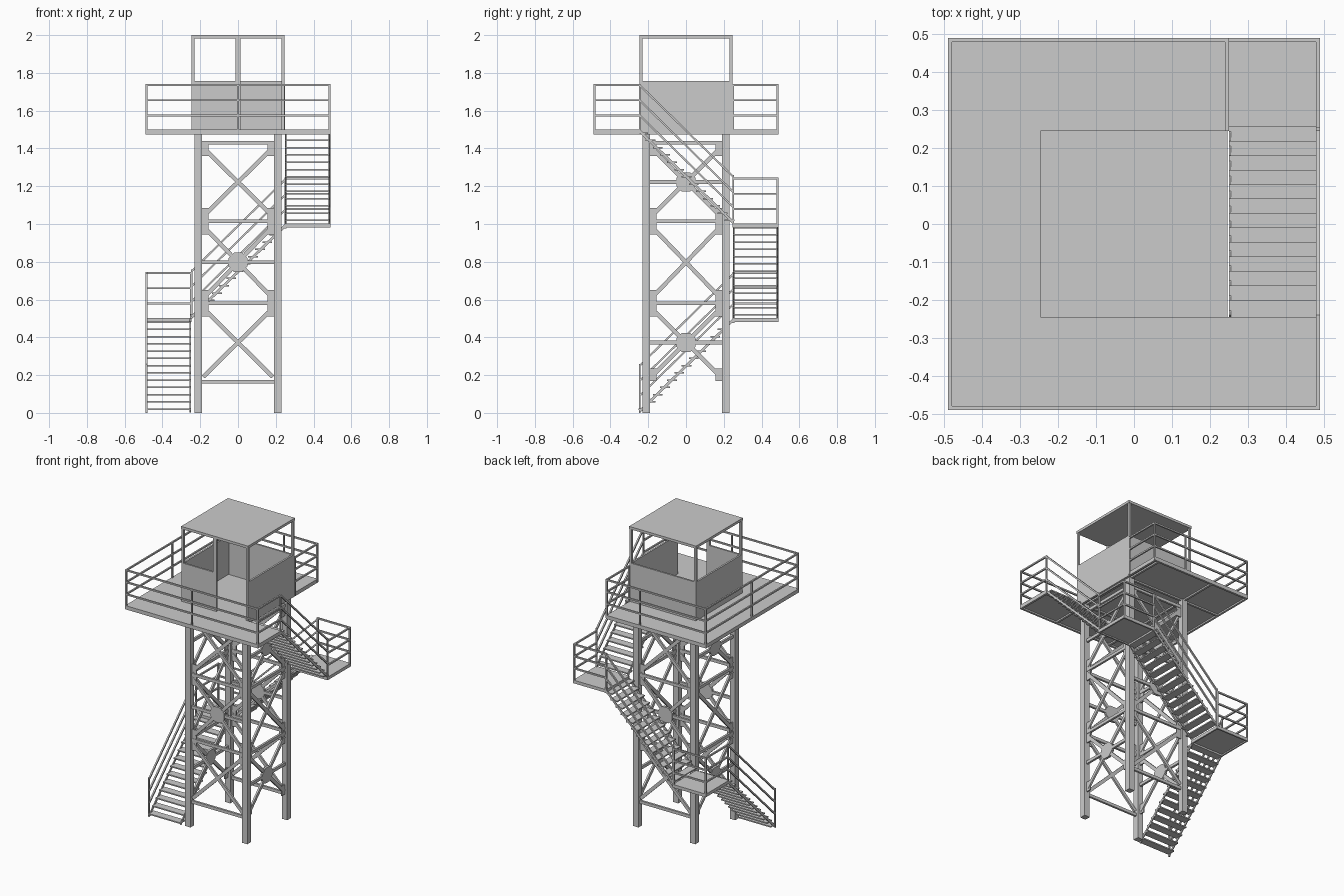
import bpy, bmesh
from math import pi
from mathutils import Matrix, Vector

if "Cube" in bpy.data.objects:
    bpy.data.objects.remove(bpy.data.objects["Cube"])


class Part:
    """Collects boxes, bars and plates into one named object."""
    def __init__(self, name):
        self.name, self.bm = name, bmesh.new()

    def box(self, x0, x1, y0, y1, z0, z1):
        m = Matrix.Translation(((x0 + x1) / 2, (y0 + y1) / 2, (z0 + z1) / 2))
        bmesh.ops.create_cube(self.bm, size=1, matrix=m @ Matrix.Diagonal((x1 - x0, y1 - y0, z1 - z0, 1)))

    def bar(self, p, q, normal, w, t):
        # w is measured across the bar, t along the given normal
        p, q, n = Vector(p), Vector(q), Vector(normal)
        d = (q - p).normalized()
        s = n.cross(d).normalized()
        n = d.cross(s)
        m = Matrix((d, s, n)).transposed().to_4x4()
        m.translation = (p + q) / 2
        bmesh.ops.create_cube(self.bm, size=1, matrix=m @ Matrix.Diagonal(((q - p).length, w, t, 1)))

    def plate(self, c, rot, r, t):
        m = Matrix.Translation(c) @ rot @ Matrix.Rotation(pi / 8, 4, 'Z')
        bmesh.ops.create_cone(self.bm, cap_ends=True, segments=8, radius1=r, radius2=r, depth=t, matrix=m)

    def done(self):
        me = bpy.data.meshes.new(self.name)
        self.bm.to_mesh(me)
        self.bm.free()
        bpy.context.collection.objects.link(bpy.data.objects.new(self.name, me))


C, E, R = 0.245, 0.49, 0.485      # cabin half width, deck edge, rail line
HEIGHTS = (0.08, 0.16, 0.24)      # rail heights above a floor


def railing(part, pts, posts):
    for a, b in zip(pts, pts[1:]):
        a, b = Vector(a), Vector(b)
        n = (b - a).cross(Vector((0, 0, 1)))
        for h in HEIGHTS:
            off = Vector((0, 0, h))
            part.bar(a + off, b + off, n, 0.01, 0.01)
    for x, y, z in posts:
        part.box(x - .005, x + .005, y - .005, y + .005, z - .015, z + .245)


# legs
legs = Part("tower_legs")
for sx in (-1, 1):
    for sy in (-1, 1):
        x, y = 0.21 * sx, 0.21 * sy
        legs.box(x - .02, x + .02, y - .02, y + .02, 0, 1.48)
legs.done()

# cross bracing on the four sides
LEV = (0.165, 0.58, 1.015, 1.43)
for side in range(4):
    part = Part("bracing_" + ("front", "right", "back", "left")[side])
    turn = Matrix.Rotation(side * pi / 2, 3, 'Z')
    nrm = turn @ Vector((0, -1, 0))
    wide = side % 2 == 0

    def P(u, z):
        return turn @ Vector((u, -0.21, z))
    for i, z in enumerate(LEV):
        if i or wide:
            part.bar(P(-.195, z), P(.195, z), nrm, .02, .014)
    for i in range(3):
        lo, hi = LEV[i] + .025, LEV[i + 1] - .025
        mid = (lo + hi) / 2
        for s in (-1, 1):
            part.bar(P(-.185 * s, lo), P(.185 * s, hi), nrm, .022, .012)
        if (i == 1) == wide:
            part.bar(P(-.19, mid), P(.19, mid), nrm, .02, .014)
            part.plate(P(0, mid), turn.to_4x4() @ Matrix.Rotation(pi / 2, 4, 'X'), .055, .016)
        # corner gussets
        for s in (-1, 1):
            if i or not wide:
                part.bar(P(.175 * s, lo - .02), P(.175 * s, lo + .045), nrm, .035, .008)
            part.bar(P(.175 * s, hi - .045), P(.175 * s, hi + .02), nrm, .035, .008)
    part.done()

# L-shaped platform with underside beams
deck = Part("platform_deck")
deck.box(-E, C, -E, E, 1.485, 1.5)
deck.box(C, E, -E, -C, 1.485, 1.5)
deck.done()
beams = Part("platform_beams")
for v in (-.483, -.21, .21):
    beams.box(-E, E if v < -.4 else C, v - .007, v + .007, 1.475, 1.487)
    beams.box(v - .007, v + .007, -E, E, 1.475, 1.487)
beams.box(-E, C, .476, E, 1.475, 1.487)
beams.box(C - .014, C, -C, E, 1.475, 1.487)
beams.box(C, E, -C - .014, -C, 1.475, 1.487)
beams.box(E - .014, E, -E, -C, 1.475, 1.487)
beams.done()
rail = Part("platform_railing")
Z = 1.495
path = [(R, -C, Z), (R, -R, Z), (-R, -R, Z), (-R, R, Z), (C, R, Z), (C, .25, Z)]
railing(rail, path, path + [(0, -R, Z), (-R, 0, Z), (0, R, Z)])
rail.done()

# cabin: low walls, doorway on the front right, posts and roof
walls = Part("cabin_walls")
T = 0.012
walls.box(-C, C, C - T, C, 1.5, 1.757)
for s in (-1, 1):
    a, b = sorted((s * C, s * (C - T)))
    walls.box(a, b, -C, C, 1.5, 1.757)
walls.box(-C, 0, -C, -C + T, 1.5, 1.757)
walls.done()
posts = Part("cabin_posts")
for x in (-C + .007, C - .007):
    for y in (-C + .007, C - .007):
        posts.box(x - .007, x + .007, y - .007, y + .007, 1.5, 1.99)
posts.box(-.012, .012, -C, -C + .014, 1.5, 1.99)
posts.done()
roof = Part("cabin_roof")
roof.box(-.247, .247, -.247, .247, 1.983, 2.0)
roof.done()


# one flight: starts at a, rises 0.5 over 0.5, o points to the outer side
def flight(name, start, d, o):
    treads, strings, rails = Part(name + "_treads"), Part(name + "_stringers"), Part(name + "_railing")
    a, d, o = Vector(start), Vector(d), Vector(o)
    up = Vector((0, 0, 1))
    n, run = 13, 0.495
    for i in range(n):
        c = a + d * ((i + .5) * run / n) + up * ((i + .5) * .5 / n)
        treads.bar(c + o * .25, c + o * .485, up, .052, .008)
    for w in (.253, .483):
        b = a + o * w
        strings.bar(b + up * .008, b + d * run + up * .492, o, .014, .006)
    b = a + o * R
    railing(rails, [b + up * .01, b + d * run + up * .495], [b + up * .015])
    for p in (treads, strings, rails):
        p.done()


flight("lower_flight", (0, -C, 0), (0, 1, 0), (-1, 0, 0))
flight("middle_flight", (-C, 0, .5), (1, 0, 0), (0, 1, 0))
flight("upper_flight", (0, .25, 1.0), (0, -1, 0), (1, 0, 0))

# corner landings
for name, s, z in (("lower_landing", -1, .5), ("upper_landing", 1, 1.0)):
    part = Part(name)
    a, b = sorted((s * C, s * E))
    part.box(a, b, C, E, z - .01, z + .003)
    for x0, x1, y0, y1 in ((a, b, C, C + .01), (a, b, E - .01, E), (a, a + .01, C, E), (b - .01, b, C, E)):
        part.box(x0, x1, y0, y1, z - .018, z - .008)
    part.done()
    rail = Part(name + "_railing")
    path = [(s * R, .25, z), (s * R, R, z), (s * .25, R, z)]
    railing(rail, path, path)
    rail.done()
